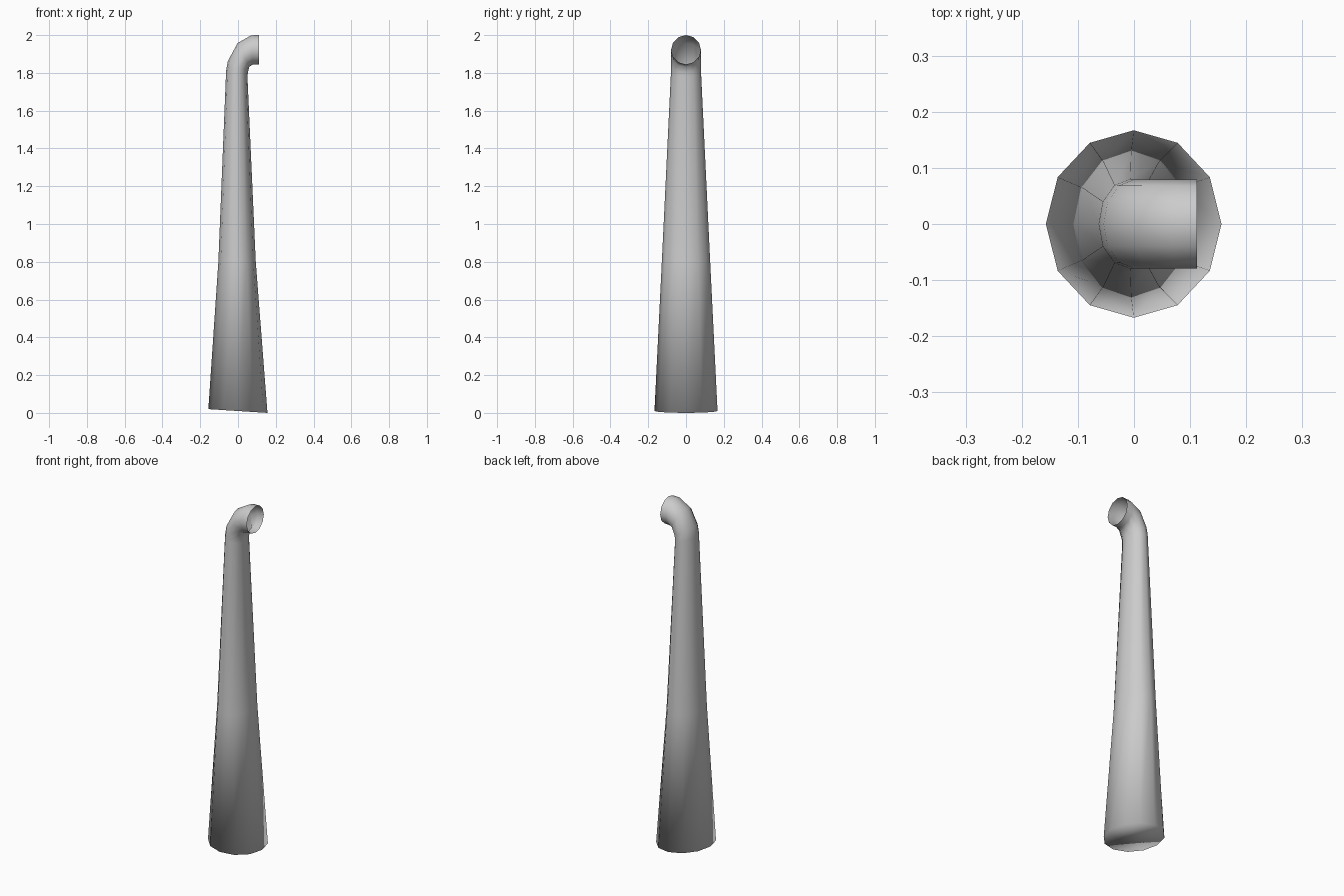
import bpy, bmesh, math
from mathutils import Vector

if "Cube" in bpy.data.objects:
    bpy.data.objects.remove(bpy.data.objects["Cube"])

SIDES = 12
# Cross-sections: outer point (x, z), inner point (x, z), half width in y
RINGS = [
    ((-0.157, 0.020), (0.156, 0.000), 0.167),
    ((-0.104, 0.800), (0.094, 0.800), 0.128),
    ((-0.063, 1.810), (0.050, 1.780), 0.080),
    ((-0.054, 1.862), (0.053, 1.805), 0.079),
    ((-0.002, 1.958), (0.060, 1.833), 0.079),
    ((0.070, 1.999), (0.076, 1.843), 0.079),
    ((0.112, 2.000), (0.112, 1.845), 0.079),
]


def add_ring(bm, outer, inner, width):
    a = Vector((outer[0], 0, outer[1]))
    b = Vector((inner[0], 0, inner[1]))
    mid, half = (a + b) / 2, (b - a) / 2
    ring = []
    for i in range(SIDES):
        t = 2 * math.pi * i / SIDES
        ring.append(bm.verts.new(mid + half * math.cos(t)
                                 + Vector((0, width * math.sin(t), 0))))
    return ring


# Tapered pipe with a bent, open mouth and a closed foot
bm = bmesh.new()
rings = [add_ring(bm, *r) for r in RINGS]
for lo, hi in zip(rings, rings[1:]):
    for i in range(SIDES):
        j = (i + 1) % SIDES
        bm.faces.new((lo[i], lo[j], hi[j], hi[i]))
bm.faces.new(list(reversed(rings[0])))
for f in bm.faces:
    f.smooth = True

mesh = bpy.data.meshes.new("bent_pipe")
bm.to_mesh(mesh)
bm.free()
pipe = bpy.data.objects.new("bent_pipe", mesh)
bpy.context.collection.objects.link(pipe)
